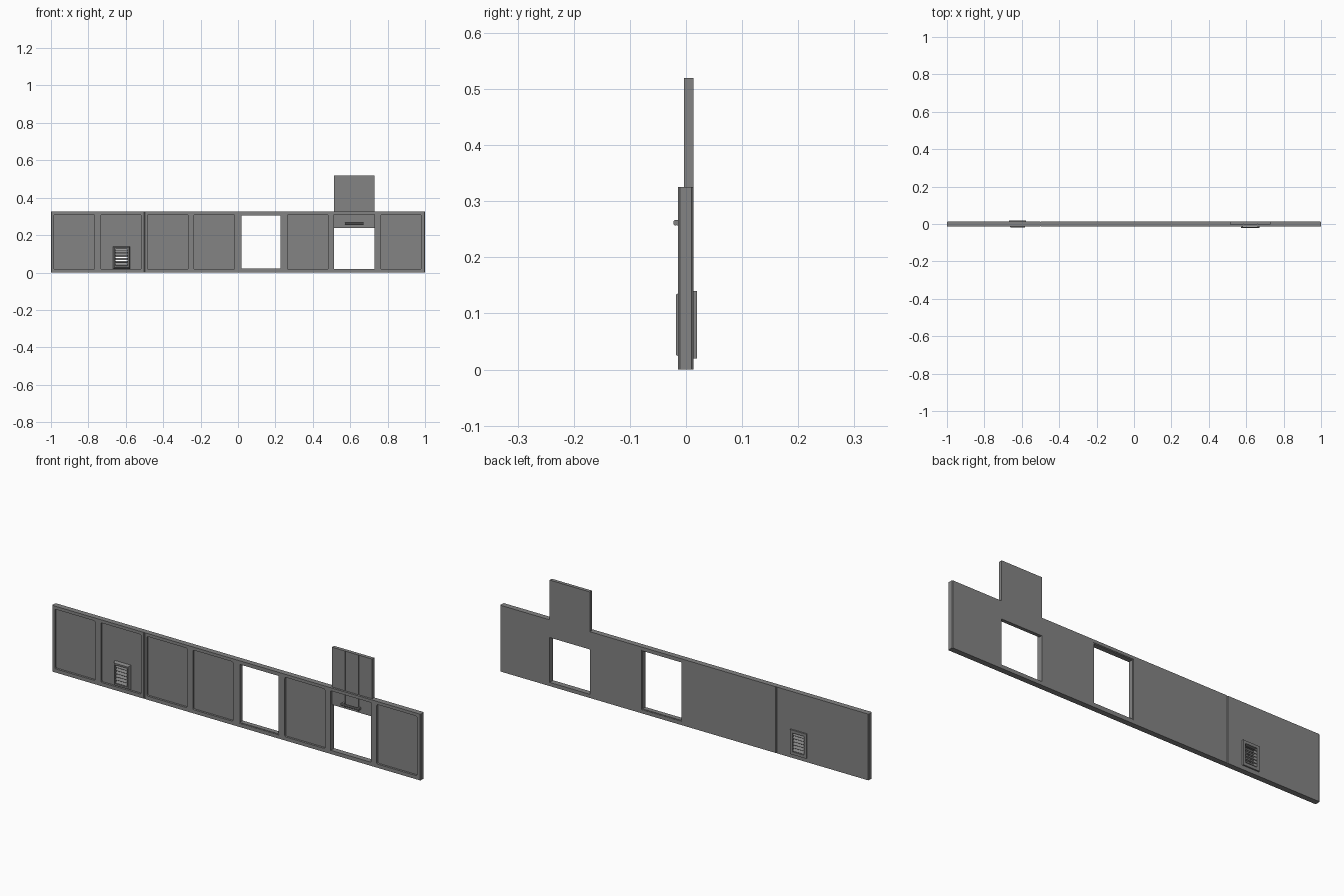
import bpy
import bmesh
import math
from mathutils import Matrix, Vector

if "Cube" in bpy.data.objects:
    bpy.data.objects.remove(bpy.data.objects["Cube"], do_unlink=True)

grey = bpy.data.materials.new("plain grey")
grey.use_nodes = True
colour = (0.23, 0.23, 0.23, 1)
grey.diffuse_color = colour
grey.node_tree.nodes["Principled BSDF"].inputs["Base Color"].default_value = colour

FRONT, BACK, PANEL = -0.014, 0.013, -0.004
HEIGHT = 0.325
SILL, LINTEL = 0.018, 0.31


def finish(name, bm):
    mesh = bpy.data.meshes.new(name)
    bm.to_mesh(mesh)
    bm.free()
    mesh.materials.append(grey)
    ob = bpy.data.objects.new(name, mesh)
    bpy.context.collection.objects.link(ob)
    return ob


def box(name, x, y, z, bevel=0, axis=2, segments=1, tilt=0):
    """Box between limits; bevel rounds the edges running along one axis."""
    bm = bmesh.new()
    size = Vector((x[1] - x[0], y[1] - y[0], z[1] - z[0]))
    centre = Vector((sum(x), sum(y), sum(z))) / 2
    bmesh.ops.create_cube(bm, size=1, matrix=Matrix.Diagonal(size).to_4x4())
    if bevel:
        edges = [e for e in bm.edges
                 if abs((e.verts[0].co - e.verts[1].co)[axis]) > size[axis] / 2]
        bmesh.ops.bevel(bm, geom=edges, offset=bevel, segments=segments,
                        profile=0.5, affect='EDGES')
    move = Matrix.Translation(centre) @ Matrix.Rotation(tilt, 4, 'X')
    bmesh.ops.transform(bm, matrix=move, verts=bm.verts)
    return finish(name, bm)


def cut(ob, cutters):
    """Subtract the cutters, keep the result and discard the helpers."""
    for cutter in cutters:
        cutter.hide_render = True
        mod = ob.modifiers.new("cut", 'BOOLEAN')
        mod.operation, mod.solver, mod.object = 'DIFFERENCE', 'EXACT', cutter
    bpy.context.view_layer.update()
    graph = bpy.context.evaluated_depsgraph_get()
    mesh = bpy.data.meshes.new_from_object(ob.evaluated_get(graph))
    ob.modifiers.clear()
    ob.data = mesh
    for cutter in cutters:
        bpy.data.objects.remove(cutter, do_unlink=True)


def bay_limits(i):
    centre = -0.875 + 0.2495 * i
    return centre - 0.109, centre + 0.109


def bay_cutter(i):
    through = i in (4, 6)
    y = (-0.05, 0.05 if through else PANEL)
    return box("bay_cutter", bay_limits(i), y, (SILL, LINTEL),
               0 if through else 0.006, 1, 2)


# Two wall sections with recessed bays
VENT_X, VENT_Z = (-0.667, -0.578), (0.02, 0.14)
HOLE_X, HOLE_Z = (-0.654, -0.591), (0.034, 0.126)
short_wall = box("short_wall", (-1, -0.499), (FRONT, BACK), (0, HEIGHT), 0.003)
cut(short_wall, [bay_cutter(i) for i in (0, 1)]
    + [box("vent_cutter", HOLE_X, (-0.05, 0.05), HOLE_Z)])
long_wall = box("long_wall", (-0.499, 1), (FRONT, BACK), (0, HEIGHT), 0.003)
cut(long_wall, [bay_cutter(i) for i in range(2, 8)])

# Thin lining of the open doorway
left, right = bay_limits(4)
T = 0.004
lining = box("doorway_lining", (left, right), (FRONT + 0.002, BACK - 0.002),
             (SILL, LINTEL))
cut(lining, [box("lining_cutter", (left + T, right - T), (-0.05, 0.05),
                 (SILL + T, LINTEL - T))])

# Raised hatch with two plank grooves
left, right = bay_limits(6)
hatch = box("hatch", (left, right), (PANEL, BACK), (0.238, 0.52))
grooves = []
for k in (1, 2):
    x = left + (right - left) * k / 3
    grooves.append(box("groove_cutter", (x - 0.0015, x + 0.0015),
                       (-0.05, PANEL + 0.003), (0.2, 0.6)))
cut(hatch, grooves)

# Pull handle on the hatch
middle = (left + right) / 2
box("handle_bar", (middle - 0.05, middle + 0.05), (-0.022, -0.015),
    (0.257, 0.267), 0.002, 0)
for side in (-1, 1):
    x = middle + side * 0.043
    box("handle_post", (x - 0.005, x + 0.005), (-0.016, PANEL), (0.257, 0.267))

# Vent frames: tapered in front, square behind
front_frame = box("vent_front_frame", VENT_X, (-0.018, PANEL), VENT_Z)
for v in front_frame.data.vertices:
    if v.co.y < -0.01:
        v.co.x += 0.006 if v.co.x < -0.62 else -0.006
        v.co.z += 0.006 if v.co.z < 0.08 else -0.006
back_frame = box("vent_back_frame", VENT_X, (BACK, 0.02), VENT_Z)
for frame in (front_frame, back_frame):
    cut(frame, [box("frame_cutter", HOLE_X, (-0.05, 0.05), HOLE_Z)])

# Sloping vent slats, outer edges lower
SLATS = 6
pitch = (HOLE_Z[1] - HOLE_Z[0]) / SLATS
for side, y, label in ((1, -0.009, "front"), (-1, 0.011, "back")):
    for k in range(SLATS):
        z = HOLE_Z[0] + pitch * (k + 0.5)
        box("vent_%s_slat" % label, HOLE_X, (y - 0.008, y + 0.008),
            (z - 0.001, z + 0.001), tilt=side * math.radians(40))
